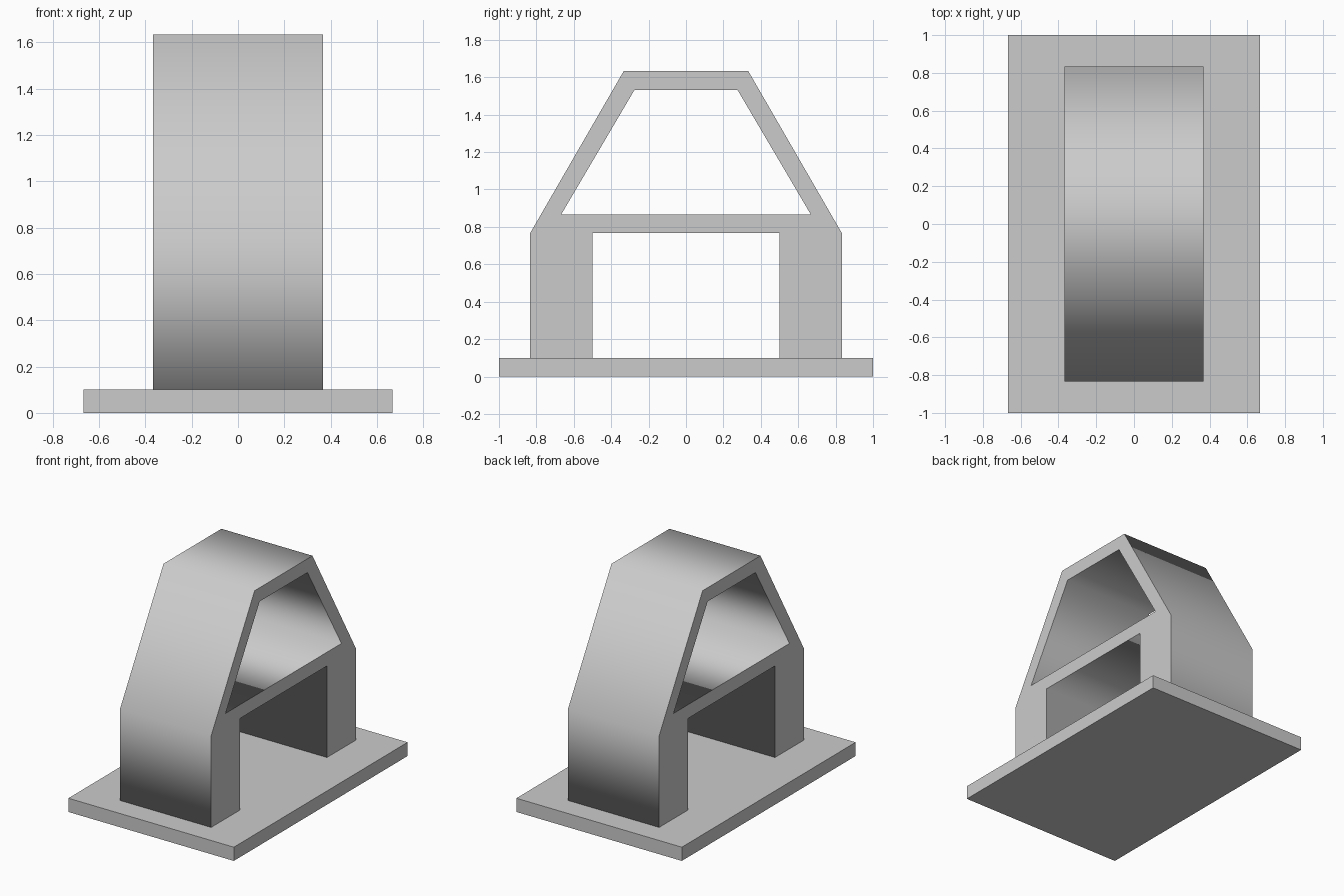
import bpy, bmesh
from mathutils import Matrix

cube = bpy.data.objects.get("Cube")
if cube:
    bpy.data.objects.remove(cube, do_unlink=True)

grey = bpy.data.materials.new("stone_grey")
grey.use_nodes = True
colour = (0.6, 0.6, 0.6, 1)
grey.diffuse_color = colour
grey.node_tree.nodes["Principled BSDF"].inputs["Base Color"].default_value = colour


def add_part(name, bm):
    bmesh.ops.remove_doubles(bm, verts=bm.verts, dist=0.0001)
    bmesh.ops.recalc_face_normals(bm, faces=bm.faces)
    mesh = bpy.data.meshes.new(name)
    bm.to_mesh(mesh)
    bm.free()
    mesh.materials.append(grey)
    obj = bpy.data.objects.new(name, mesh)
    bpy.context.collection.objects.link(obj)
    return obj


def mirrored(half):
    """Close a half outline by reflecting it across y = 0."""
    return half + [(-y, z) for y, z in reversed(half)]


def extrude_outlines(name, outlines, half_width):
    """Fill (y, z) outlines, nested ones as holes, and extrude along x."""
    curve = bpy.data.curves.new(name + "_profile", "CURVE")
    curve.dimensions = "2D"
    curve.fill_mode = "BOTH"
    curve.extrude = half_width
    for outline in outlines:
        spline = curve.splines.new("POLY")
        spline.points.add(len(outline) - 1)
        for point, (y, z) in zip(spline.points, outline):
            point.co = (y, z, 0, 1)
        spline.use_cyclic_u = True
    helper = bpy.data.objects.new(name + "_helper", curve)
    bpy.context.collection.objects.link(helper)
    bpy.context.view_layer.update()
    graph = bpy.context.evaluated_depsgraph_get()
    filled = bpy.data.meshes.new_from_object(helper.evaluated_get(graph))
    bm = bmesh.new()
    bm.from_mesh(filled)
    # Turn the profile upright: local x, y, z become y, z, x
    bm.transform(Matrix(((0, 0, 1, 0), (1, 0, 0, 0), (0, 1, 0, 0), (0, 0, 0, 1))))
    bpy.data.objects.remove(helper, do_unlink=True)
    bpy.data.curves.remove(curve)
    bpy.data.meshes.remove(filled)
    return add_part(name, bm)


# Flat base slab
bm = bmesh.new()
bmesh.ops.create_cube(bm, size=1)
bmesh.ops.scale(bm, vec=(1.333, 2, 0.1), verts=bm.verts)
bmesh.ops.translate(bm, vec=(0, 0, 0.05), verts=bm.verts)
add_part("base_slab", bm)

# Arch: two legs, a floor beam and a hollow sloped roof
outer = mirrored([(0.5, 0.767), (0.5, 0.1), (0.833, 0.1), (0.833, 0.767), (0.333, 1.633)])
opening = mirrored([(0.667, 0.867), (0.275, 1.533)])
extrude_outlines("arch_frame", [outer, opening], 0.367)
